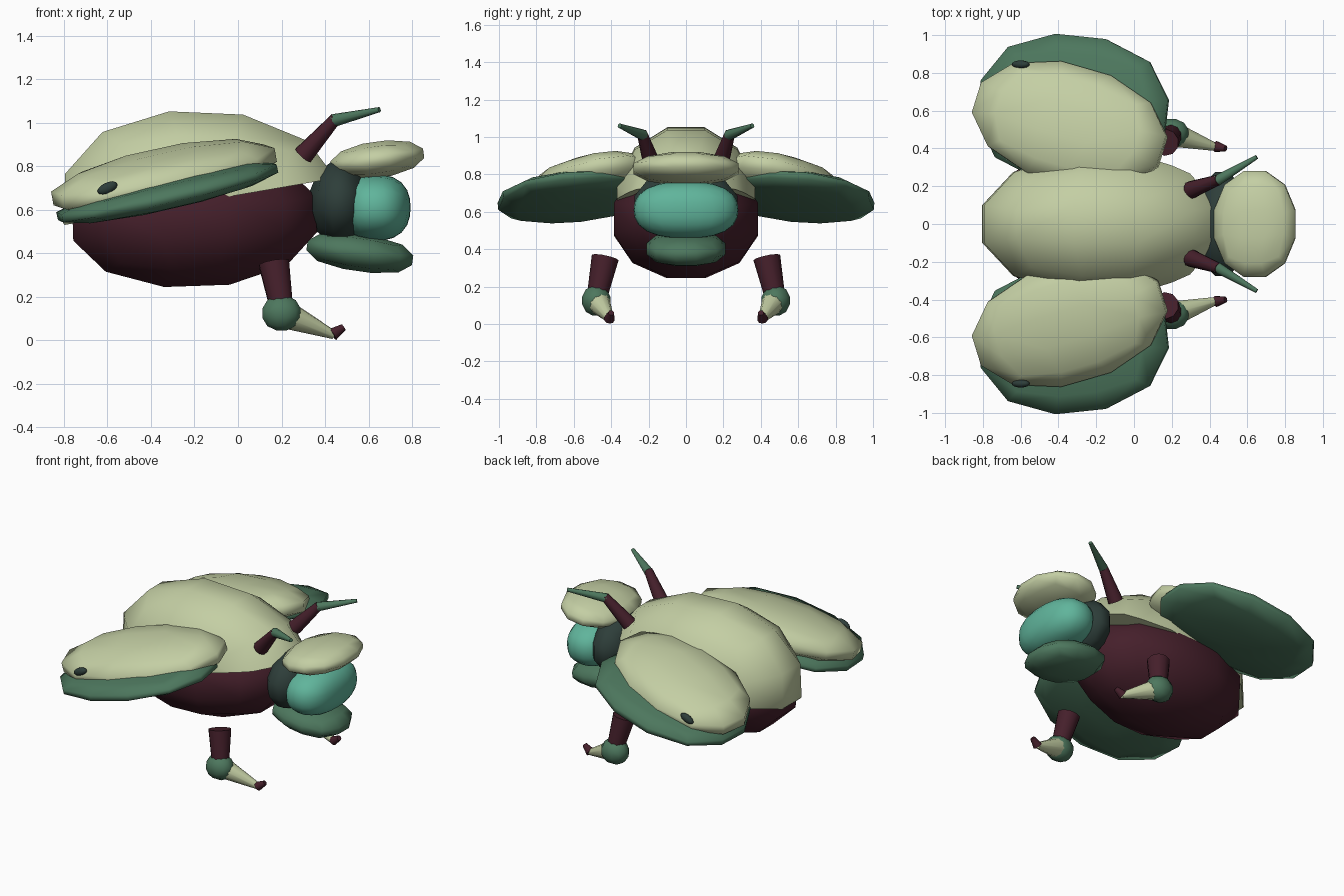
import bpy, bmesh, math
from mathutils import Vector, Matrix, Euler

cube = bpy.data.objects.get("Cube")
if cube:
    bpy.data.objects.remove(cube, do_unlink=True)


def material(name, rgb):
    m = bpy.data.materials.new(name)
    m.use_nodes = True
    m.diffuse_color = (*rgb, 1)
    m.node_tree.nodes["Principled BSDF"].inputs["Base Color"].default_value = (*rgb, 1)
    return m


CREAM = material("pale cream", (0.55, 0.62, 0.37))
MAROON = material("dark maroon", (0.06, 0.014, 0.024))
GREEN = material("leaf green", (0.074, 0.185, 0.111))
TEAL = material("bright teal", (0.117, 0.46, 0.33))
DARK = material("dark green", (0.027, 0.048, 0.042))


def finish(bm, name, mat, mirror):
    """Turn a bmesh into a smooth object, optionally mirrored across the body."""
    bmesh.ops.recalc_face_normals(bm, faces=bm.faces)
    for f in bm.faces:
        f.smooth = len(f.verts) < 8
    mesh = bpy.data.meshes.new(name)
    bm.to_mesh(mesh)
    bm.free()
    mesh.materials.append(mat)
    obj = bpy.data.objects.new(name, mesh)
    bpy.context.collection.objects.link(obj)
    if mirror:
        mod = obj.modifiers.new("Mirror", "MIRROR")
        mod.use_axis = (False, True, False)
        mod.use_mirror_merge = False
    return obj


def ball(name, mat, centre, size, tilt=(0, 0, 0), cuts=2, power=2, mirror=False, plane=None):
    """Rounded cube ellipsoid; size is the half extent, a higher power is boxier."""
    bm = bmesh.new()
    bmesh.ops.create_cube(bm, size=2)
    bmesh.ops.subdivide_edges(bm, edges=bm.edges[:], cuts=cuts, use_grid_fill=True)
    for v in bm.verts:
        p = Vector([math.tan(c * math.pi / 4) for c in v.co])
        v.co = p / sum(abs(c) ** power for c in p) ** (1 / power)
    reach = max(v.co.x for v in bm.verts)
    rot = Euler([math.radians(a) for a in tilt]).to_matrix().to_4x4()
    scale = Matrix.Diagonal([s / reach for s in size]).to_4x4()
    bm.transform(Matrix.Translation(centre) @ rot @ scale)
    if plane:
        geom = bm.verts[:] + bm.edges[:] + bm.faces[:]
        cut = bmesh.ops.bisect_plane(bm, geom=geom, plane_co=plane[0],
                                     plane_no=plane[1], clear_inner=True)
        rim = [e for e in cut["geom_cut"] if isinstance(e, bmesh.types.BMEdge)]
        bmesh.ops.contextual_create(bm, geom=rim)
    return finish(bm, name, mat, mirror)


def limb(name, mat, start, end, r1, r2):
    """Tapered tube between two points, on both sides."""
    a, b = Vector(start), Vector(end)
    bm = bmesh.new()
    bmesh.ops.create_cone(bm, cap_ends=True, segments=10, radius1=r1, radius2=r2,
                          depth=(b - a).length)
    turn = (b - a).to_track_quat("Z", "Y").to_matrix().to_4x4()
    bm.transform(Matrix.Translation((a + b) / 2) @ turn)
    return finish(bm, name, mat, True)


# Body and the domed shell trimmed along a sloping line
ball("body", MAROON, (-0.2, 0, 0.56), (0.56, 0.385, 0.31), (0, -2, 0))
ball("back_shell", CREAM, (-0.165, 0, 0.625), (0.635, 0.37, 0.42), (0, 2.5, 0),
     plane=((-0.19, 0, 0.635), (-0.17, 0, 0.985)))

# Wing covers, wings and the small spot on each cover
ball("wing_covers", CREAM, (-0.34, 0.525, 0.752), (0.52, 0.31, 0.12), (-6, -12, -16), mirror=True)
ball("wings", GREEN, (-0.325, 0.605, 0.68), (0.51, 0.39, 0.07), (-3, -13, -6), power=2.2, mirror=True)
ball("wing_spots", DARK, (-0.6, 0.845, 0.7), (0.048, 0.02, 0.024), (0, -25, 0), mirror=True)

# Head
ball("head", DARK, (0.465, 0, 0.635), (0.135, 0.275, 0.185))
ball("eye", TEAL, (0.63, 0, 0.61), (0.163, 0.28, 0.153), cuts=5, power=2.4)
ball("brow", CREAM, (0.64, 0, 0.83), (0.215, 0.28, 0.082), (0, -8, 0))
ball("jaw", GREEN, (0.56, 0, 0.402), (0.245, 0.21, 0.084), (0, 8, 0), power=2.4)

# Antennae
limb("antenna_bases", MAROON, (0.3, 0.18, 0.85), (0.45, 0.235, 1.02), 0.048, 0.028)
limb("antenna_tips", GREEN, (0.44, 0.23, 1.01), (0.65, 0.355, 1.06), 0.03, 0.012)

# Floating legs
limb("upper_legs", MAROON, (0.165, 0.432, 0.355), (0.2, 0.475, 0.15), 0.073, 0.055)
ball("leg_joints", GREEN, (0.2, 0.48, 0.125), (0.088, 0.075, 0.08), mirror=True)
limb("lower_legs", CREAM, (0.24, 0.465, 0.11), (0.44, 0.405, 0.025), 0.062, 0.02)
limb("claws", MAROON, (0.435, 0.41, 0.027), (0.485, 0.4, 0.06), 0.03, 0.016)
